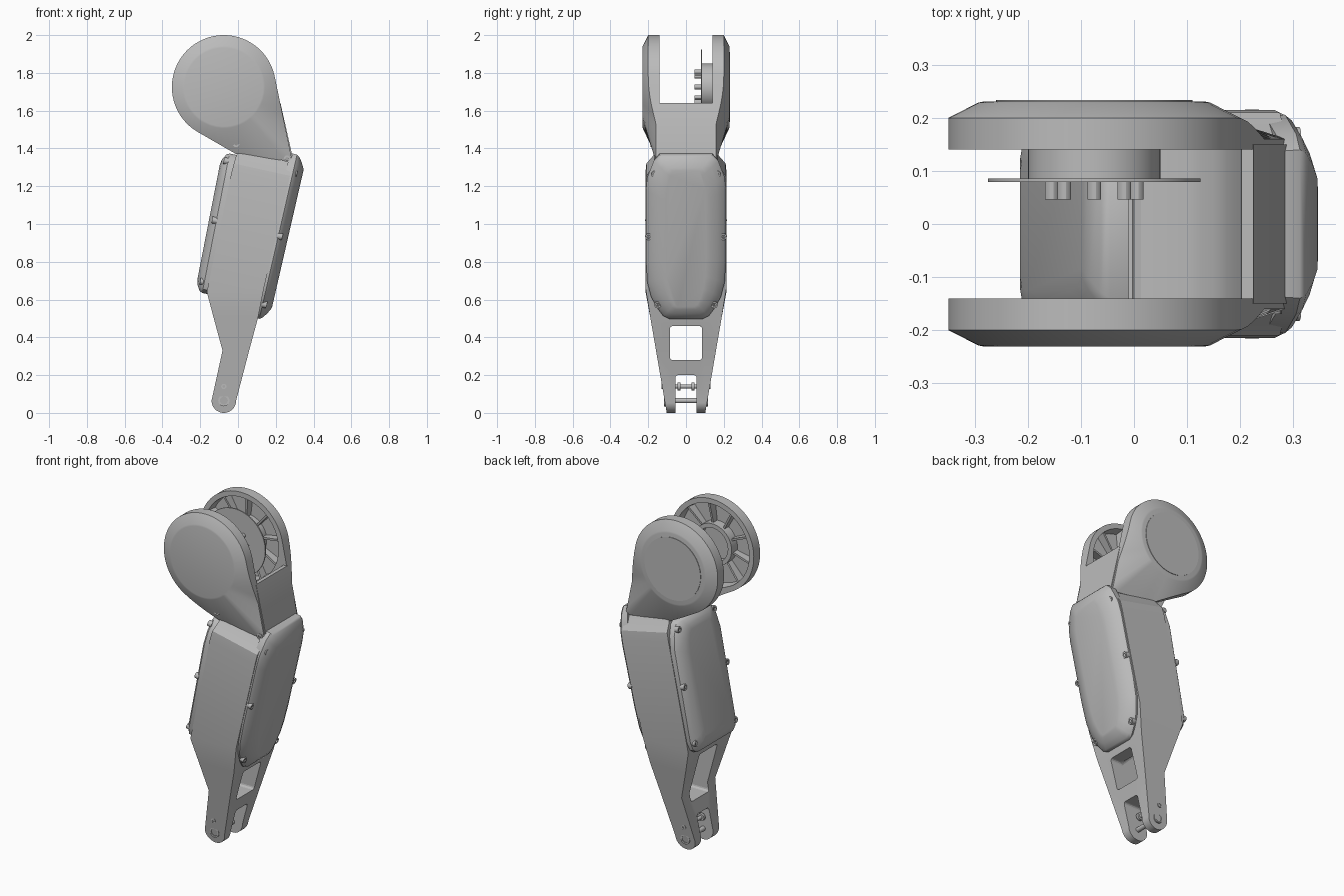
import bpy, bmesh
from math import sin, cos, pi, radians, atan2
from mathutils import Vector

if "Cube" in bpy.data.objects:
    bpy.data.objects.remove(bpy.data.objects["Cube"], do_unlink=True)

grey = bpy.data.materials.new("plain grey")
grey.use_nodes = True
grey.diffuse_color = (0.5, 0.5, 0.5, 1)
grey.node_tree.nodes["Principled BSDF"].inputs["Base Color"].default_value = (0.5, 0.5, 0.5, 1)

CX, CZ, R = -0.075, 1.725, 0.275     # hip joint axis and disc radius


def finish(name, bm, smooth=30):
    bmesh.ops.recalc_face_normals(bm, faces=bm.faces)
    me = bpy.data.meshes.new(name)
    bm.to_mesh(me)
    bm.free()
    me.materials.append(grey)
    ob = bpy.data.objects.new(name, me)
    bpy.context.collection.objects.link(ob)
    bpy.ops.object.select_all(action='DESELECT')
    ob.select_set(True)
    bpy.context.view_layer.objects.active = ob
    if smooth:
        bpy.ops.object.shade_smooth_by_angle(angle=radians(smooth))
    return ob


def loft(name, loops, closed=False, smooth=30):
    """Skin matching loops of points; cap the ends unless closed into a ring."""
    bm = bmesh.new()
    rings = [[bm.verts.new(p) for p in lp] for lp in loops]
    pairs = list(zip(rings, rings[1:])) + ([(rings[-1], rings[0])] if closed else [])
    for a, b in pairs:
        for i in range(len(a)):
            j = (i + 1) % len(a)
            bm.faces.new((a[i], a[j], b[j], b[i]))
    if not closed:
        bm.faces.new(rings[0])
        bm.faces.new(rings[-1])
    return finish(name, bm, smooth)


def prism(name, profile, half, smooth=30):
    return loft(name, [[(x, y, z) for x, z in profile] for y in (-half, half)], smooth=smooth)


def cylinder(name, start, axis, r, length, n=20, inner=0):
    """Cylinder, or a tube when inner is given, from start along axis."""
    start, axis = Vector(start), Vector(axis).normalized()
    side = axis.orthogonal().normalized()
    up = axis.cross(side)

    def ring(rad, d):
        return [start + axis * d + (side * cos(2 * pi * i / n) + up * sin(2 * pi * i / n)) * rad
                for i in range(n)]
    if inner:
        return loft(name, [ring(r, 0), ring(r, length), ring(inner, length), ring(inner, 0)], True)
    return loft(name, [ring(r, 0), ring(r, length)])


def cut(target, cutter, bevel):
    cutter.hide_render = True
    b = cutter.modifiers.new("round", 'BEVEL')
    b.width, b.segments = bevel, 3
    m = target.modifiers.new("cut", 'BOOLEAN')
    m.operation, m.object, m.solver = 'DIFFERENCE', cutter, 'EXACT'
    bpy.context.view_layer.objects.active = target
    bpy.ops.object.modifier_apply(modifier=m.name)
    bpy.data.objects.remove(cutter, do_unlink=True)


# Hip side plates: teardrop outline with chamfered disc and hollow inner face
arc = [radians(12.8 + 227.2 * i / 56) for i in range(57)]
outline = [(CX + R * cos(a), CZ + R * sin(a)) for a in arc]


def blend(p, q, n):
    return [(p[0] + (q[0] - p[0]) * k / n, p[1] + (q[1] - p[1]) * k / n) for k in range(1, n)]


low_a, low_b = (-0.01, 1.37), (0.288, 1.33)
outline += (blend(outline[-1], low_a, 5) + [low_a] + blend(low_a, low_b, 8) + [low_b]
            + blend(low_b, outline[0], 9))


def rim_y(x, z):
    d = ((x - CX) ** 2 + (z - CZ) ** 2) ** 0.5
    return max(0.16, 0.2 - max(0, d - R) * 0.42)


def round_loop(r, y):
    return [(CX + r * cos(a), y, CZ + r * sin(a))
            for a in (atan2(z - CZ, x - CX) for x, z in outline)]


for s, label in ((-1, "front"), (1, "back")):
    loft(label + "_hip_plate", [
        round_loop(0.208, s * 0.231),
        round_loop(0.218, s * 0.229),
        [(x, s * rim_y(x, z), z) for x, z in outline],
        [(x, s * 0.14, z) for x, z in outline],
        round_loop(0.245, s * 0.14),
        round_loop(0.24, s * 0.2)])
    cylinder(label + "_hub_ring", (CX, s * 0.145, CZ), (0, s, 0), 0.125, 0.06, 40, 0.1)
    # radial ribs inside the hollow
    for k in range(10):
        a = 2 * pi * k / 10 + 0.2
        d, t = Vector((cos(a), 0, sin(a))), Vector((-sin(a), 0, cos(a))) * 0.006
        loft(label + "_rib", [
            [Vector((CX, s * y, CZ)) + d * r + t * e
             for r, y, e in ((rad, 0.205, -1), (rad, 0.205, 1), (rad, top, 1), (rad, top, -1))]
            for rad, top in ((0.12, 0.165), (0.25, 0.147))], smooth=0)
cylinder("back_cap", (CX, 0.229, CZ), (0, 1, 0), 0.185, 0.005, 56)

# Drive drum, flange and pins on the back plate
cylinder("drive_drum", (CX, 0.083, CZ), (0, 1, 0), 0.125, 0.12, 48)
cylinder("drive_flange", (CX, 0.079, CZ), (0, 1, 0), 0.2, 0.007, 56)
for k in range(8):
    a = 2 * pi * k / 8
    cylinder("drive_pin", (CX + 0.08 * cos(a), 0.046, CZ + 0.08 * sin(a)), (0, 1, 0), 0.013, 0.04, 12)

# Web joining the two plates
prism("hip_web", [(0.225, 1.64), (0.203, 1.64), (0.195, 1.6), (0.175, 1.5), (0.15, 1.45), (0.1, 1.41),
                  (-0.01, 1.375), (0.05, 1.34), (0.285, 1.32), (0.288, 1.36)], 0.15)

# Leg body: sections of left x, left z, right x, right z, half width
sections = [(0, 1.385, 0.287, 1.325, 0.158), (-0.01, 1.36, 0.284, 1.3, 0.175),
            (-0.022, 1.32, 0.275, 1.255, 0.21), (-0.035, 1.27, 0.264, 1.2, 0.215),
            (-0.165, 0.64, 0.137, 0.66, 0.214)]
for xl, xr, z in ((-0.128, 0.105, 0.5), (-0.082, 0.059, 0.33), (-0.14, -0.01, 0.065)):
    sections.append((xl, z, xr, z, 0.102 + 0.172 * z))
for k in range(1, 9):
    a = radians(10.5 * k)
    z, w = 0.065 - 0.065 * sin(a), 0.065 * cos(a)
    sections.append((CX - w, z, CX + w, z, 0.102 + 0.172 * z))
body = loft("leg_body", [[(a, -h, b), (c, -h, d), (c, h, d), (a, h, b)] for a, b, c, d, h in sections])

# Window and ankle fork
cut(body, prism("window_cutter", [(0.3, 0.46), (0.3, 0.28), (-0.3, 0.28), (-0.3, 0.58), (-0.1, 0.58),
                                  (0.02, 0.46)], 0.085, 0), 0.014)
cut(body, prism("fork_cutter", [(0.3, 0.2), (0.3, -0.2), (-0.3, -0.2), (-0.3, 0.2)], 0.056, 0), 0.014)
bpy.ops.object.shade_smooth_by_angle(angle=radians(30))
cylinder("ankle_pin", (CX, -0.1, 0.065), (0, 1, 0), 0.014, 0.2)
cylinder("stop_pin", (CX, -0.1, 0.14), (0, 1, 0), 0.011, 0.2)
for s in (-1, 1):
    cylinder("ankle_bush", (CX, s * 0.108, 0.065), (0, s, 0), 0.03, 0.009, 24, 0.021)
    cylinder("stop_bush", (CX, s * 0.12, 0.14), (0, s, 0), 0.014, 0.009, 16, 0.007)
    cylinder("fork_spacer", (CX, s * 0.03, 0.14), (0, s, 0), 0.022, 0.015)


# Bulged covers with corner screws
def cover(name, low, high, out, half, layers, screws, w0):
    base = Vector((low[0], 0, low[1]))
    u = Vector((high[0], 0, high[1])) - base
    length = u.length
    u.normalize()
    n = Vector((u.z, 0, -u.x)) * out
    pts = half + [(-v, t) for v, t in reversed(half)]

    def place(v, t, w):
        return base + u * t + Vector((0, v, 0)) + n * w
    mid = length / 2
    loft(name, [[place(v * sv, mid + (t - mid) * su, w) for v, t in pts]
                for w, sv, su in layers], smooth=35)
    for v, t in screws:
        for s in (-1, 1):
            cylinder(name + "_screw", place(s * v, t, w0), n, 0.018, 0.026, 16, 0.009)
            cylinder(name + "_screw_socket", place(s * v, t, w0), n, 0.011, 0.018, 6)


cover("front_cover", (0.105, 0.5), (0.305, 1.37), 1,
      [(0.09, 0), (0.12, 0.015), (0.15, 0.055), (0.185, 0.12), (0.205, 0.2), (0.212, 0.32),
       (0.212, 0.7), (0.205, 0.77), (0.17, 0.86), (0.14, 0.892)],
      [(-0.03, 0.98, 1), (0.008, 1, 1), (0.022, 0.95, 0.98), (0.042, 0.78, 0.92),
       (0.056, 0.62, 0.86), (0.06, 0.5, 0.83)],
      [(0.165, 0.79), (0.198, 0.45), (0.15, 0.08)], 0.004)
cover("rear_cover", (-0.165, 0.63), (-0.02, 1.37), -1,
      [(0.165, 0), (0.195, 0.02), (0.21, 0.07), (0.212, 0.6), (0.195, 0.68), (0.165, 0.735), (0.14, 0.752)],
      [(-0.03, 1, 1), (0.025, 1, 1), (0.04, 0.93, 0.98), (0.058, 0.74, 0.9), (0.064, 0.6, 0.82)],
      [(0.165, 0.71), (0.198, 0.39), (0.185, 0.06)], 0.022)

# Screws in the front hip plate
for x, z, y in ((0.205, 1.62, -0.165), (-0.01, 1.425, -0.172), (0.26, 1.345, -0.155)):
    cylinder("hip_screw", (x, y + 0.02, z), (0, -1, 0), 0.018, 0.035, 16, 0.009)
    cylinder("hip_screw_socket", (x, y + 0.02, z), (0, -1, 0), 0.011, 0.026, 6)
